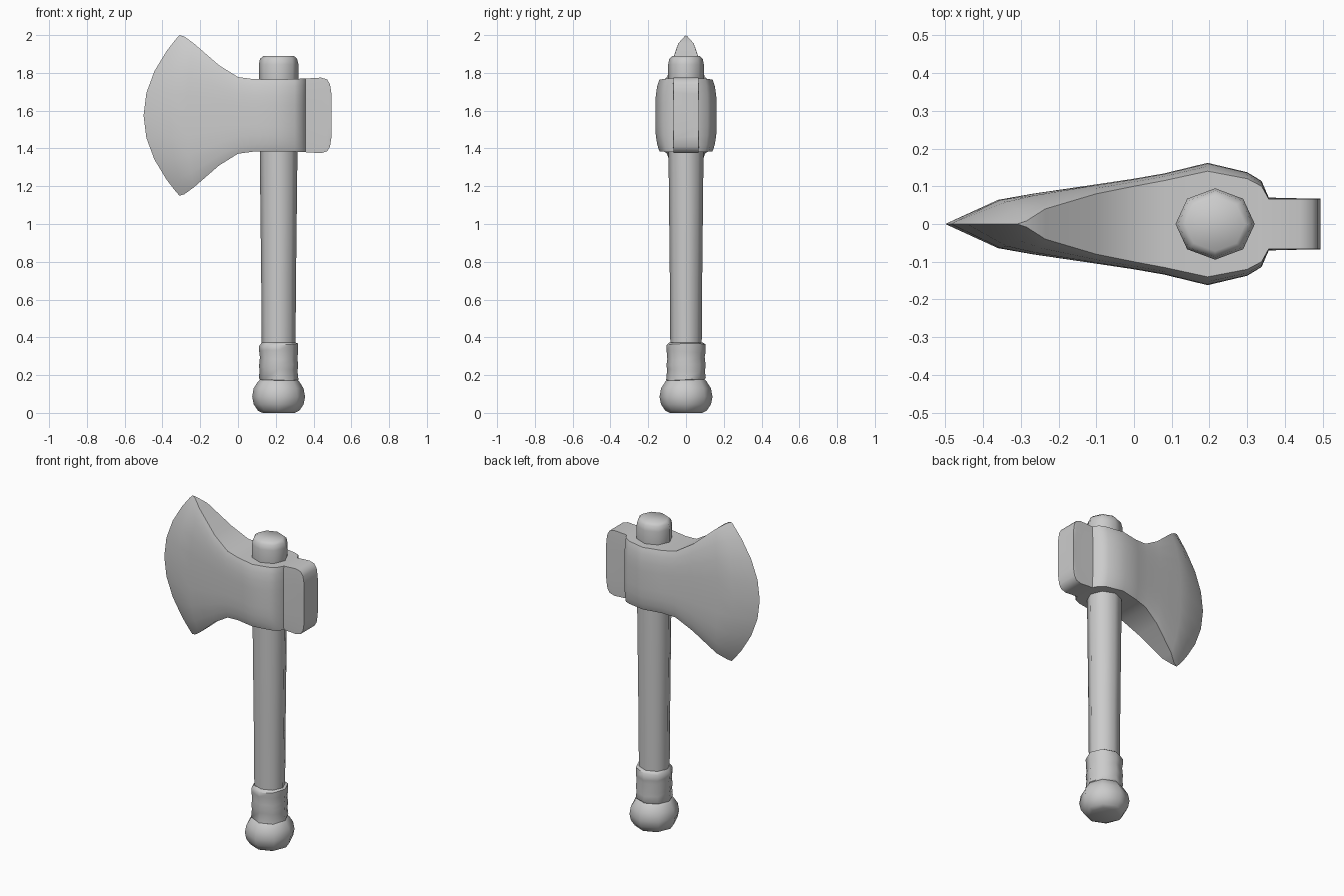
import bpy, bmesh, math

cube = bpy.data.objects.get("Cube")
if cube:
    bpy.data.objects.remove(cube, do_unlink=True)

grey = bpy.data.materials.new("plain_grey")
grey.use_nodes = True
COLOR = (0.6, 0.6, 0.6, 1)
grey.diffuse_color = COLOR
grey.node_tree.nodes["Principled BSDF"].inputs["Base Color"].default_value = COLOR

HANDLE_X = 0.215
HEAD_Z = 1.575
SIDES = 8


def loft(name, rings, angle):
    """Skin a list of closed rings, cap both ends and shade smooth."""
    bm = bmesh.new()
    loops = [[bm.verts.new(p) for p in ring] for ring in rings]
    n = len(loops[0])
    for a, b in zip(loops, loops[1:]):
        for i in range(n):
            j = (i + 1) % n
            bm.faces.new((a[i], a[j], b[j], b[i]))
    bm.faces.new(loops[0])
    bm.faces.new(loops[-1])
    bmesh.ops.remove_doubles(bm, verts=bm.verts, dist=0.0005)
    bmesh.ops.recalc_face_normals(bm, faces=bm.faces)
    mesh = bpy.data.meshes.new(name)
    bm.to_mesh(mesh)
    bm.free()
    mesh.materials.append(grey)
    obj = bpy.data.objects.new(name, mesh)
    bpy.context.collection.objects.link(obj)
    bpy.ops.object.select_all(action="DESELECT")
    obj.select_set(True)
    bpy.context.view_layer.objects.active = obj
    bpy.ops.object.shade_smooth_by_angle(angle=math.radians(angle))
    return obj


def turned(name, profile, depth=1.0, tilt=0.0, angle=50):
    """Eight-sided turned part from (radius, z) pairs around the handle axis."""
    rings = []
    for k, (r, z) in enumerate(profile):
        lean = tilt * (-1) ** k if 0 < k < len(profile) - 1 else 0
        ring = []
        for i in range(SIDES):
            a = math.tau * i / SIDES
            ring.append((HANDLE_X + r * math.cos(a), depth * r * math.sin(a),
                         z + lean * math.cos(a + k)))
        rings.append(ring)
    return loft(name, rings, angle)


# Handle parts, bottom to top
turned("pommel", [(0.085, 0), (0.11, 0.012), (0.132, 0.045), (0.14, 0.085),
                  (0.132, 0.13), (0.11, 0.165), (0.09, 0.185)])
turned("grip_wrap", [(0.09, 0.165), (0.105, 0.18), (0.1, 0.225), (0.104, 0.25),
                     (0.099, 0.29), (0.103, 0.325), (0.104, 0.36), (0.09, 0.372)],
       tilt=0.008)
turned("shaft", [(0.089, 0.3), (0.092, 0.7), (0.1, 1.4), (0.1, 1.78)], depth=0.93)
turned("handle_cap", [(0.1, 1.7), (0.105, 1.775), (0.105, 1.845), (0.098, 1.875),
                      (0.08, 1.89)], depth=0.9)

# Axe head stations: x at middle, x at tips, half height, half thickness, half top width
stations = [
    (-0.5, -0.31, 0.425, 0, 0),
    (-0.36, -0.285, 0.418, 0.064, 0.008),
    (-0.27, -0.235, 0.382, 0.08, 0.04),
    (-0.1, -0.1, 0.265, 0.105, 0.08),
    (0, 0, 0.203, 0.12, 0.1),
    (0.08, 0.08, 0.192, 0.134, 0.115),
    (0.195, 0.195, 0.19, 0.162, 0.14),
    (0.3, 0.3, 0.192, 0.137, 0.12),
    (0.338, 0.338, 0.195, 0.114, 0.1),
    (0.357, 0.357, 0.195, 0.07, 0.066),
    (0.44, 0.44, 0.2, 0.068, 0.066),
    (0.472, 0.472, 0.19, 0.068, 0.066),
    (0.487, 0.487, 0.165, 0.068, 0.066),
    (0.494, 0.494, 0.12, 0.068, 0.066),
]
heights = [-1, -0.94, -0.8, -0.55, -0.28, 0, 0.28, 0.55, 0.8, 0.94, 1]
head = []
for mid, tip, h, t, w in stations:
    side = [(mid + (tip - mid) * v * v, w + (t - w) * (1 - v ** 4), HEAD_Z + h * v)
            for v in heights]
    head.append(side + [(x, -y, z) for x, y, z in reversed(side)])
loft("axe_head", head, 42)
